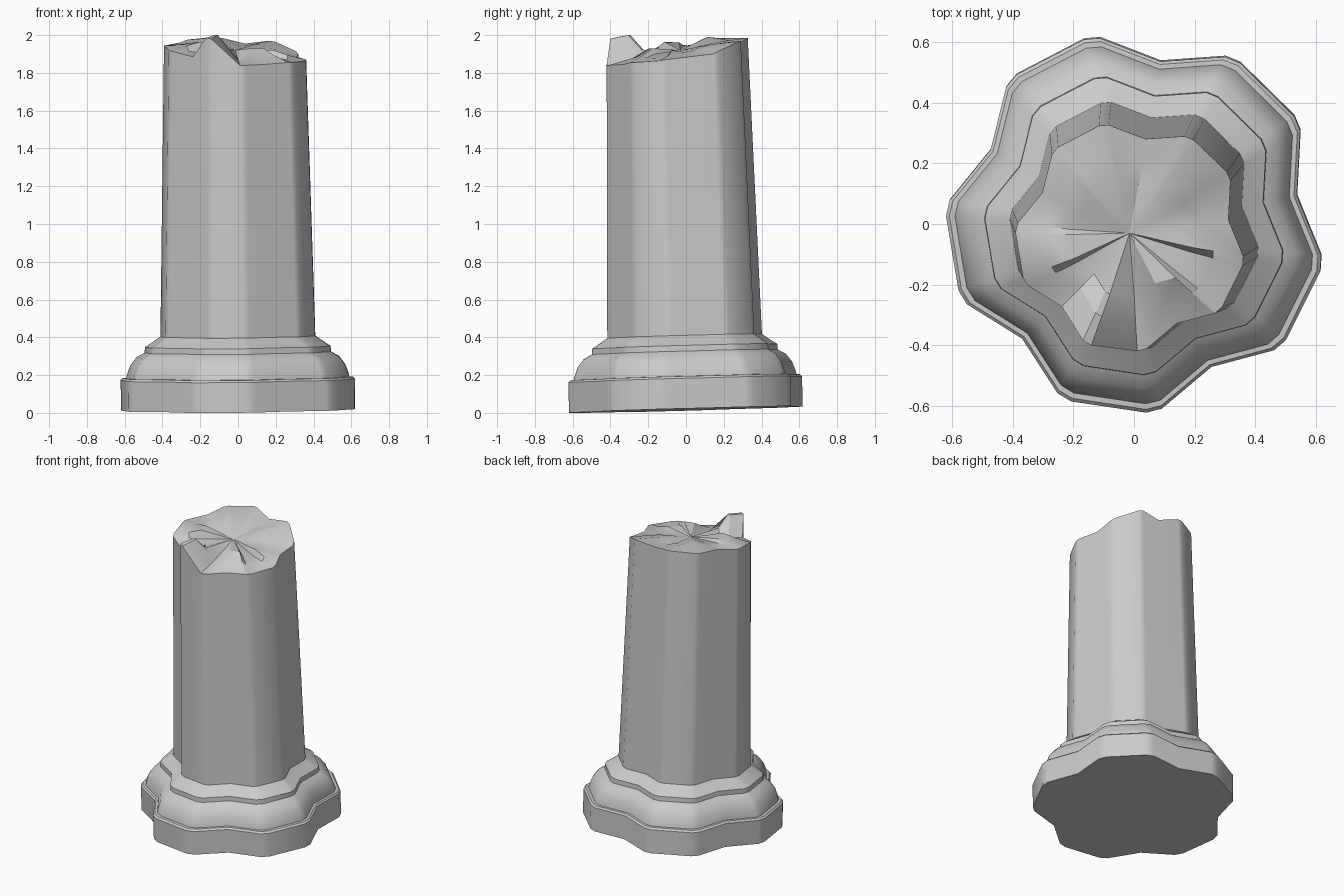
import bpy, bmesh, math

if "Cube" in bpy.data.objects:
    bpy.data.objects.remove(bpy.data.objects["Cube"])

# five-lobed cross-section: (angle offset inside a lobe, radius)
LOBE = [(-16.3, .621), (-11.5, .629), (11.5, .629), (16.3, .621), (36, .538)]
OUTLINE = []
for k in range(5):
    for off, r in LOBE:
        a = math.radians(45.5 + 72 * k + off)
        OUTLINE.append((r * math.cos(a), r * math.sin(a)))


def lean(x, y, z):
    """Whole ruin leans slightly forward and left."""
    return (x + .009 - .010 * z, y + .009 - .026 * z, z + .018 + .028 * y + .010 * x)


def ring(half_width, z):
    s = half_width / .618
    return [lean(x * s, y * s, z) for x, y in OUTLINE]


def broken_ring(half_width, heights):
    """Ring whose heights are given directly above the ground."""
    s = half_width / .618
    return [lean(x * s, y * s, h)[:2] + (h,) for (x, y), h in zip(OUTLINE, heights)]


def loft(name, rings, start=None, end=None):
    bm = bmesh.new()
    vs = [[bm.verts.new(p) for p in r] for r in rings]
    n = len(OUTLINE)
    for a, b in zip(vs, vs[1:]):
        for i in range(n):
            j = (i + 1) % n
            bm.faces.new((a[i], a[j], b[j], b[i]))
    for point, loop in ((start, vs[0]), (end, vs[-1])):
        if point:
            c = bm.verts.new(point)
            for i in range(n):
                bm.faces.new((loop[i], loop[(i + 1) % n], c))
    bmesh.ops.recalc_face_normals(bm, faces=bm.faces)
    me = bpy.data.meshes.new(name)
    bm.to_mesh(me)
    bm.free()
    ob = bpy.data.objects.new(name, me)
    bpy.context.collection.objects.link(ob)
    bpy.ops.object.select_all(action='DESELECT')
    ob.select_set(True)
    bpy.context.view_layer.objects.active = ob
    bpy.ops.object.shade_smooth_by_angle(angle=math.radians(30))
    return ob


# moulded base: plinth, torus and fillet
PROFILE = [(.618, 0), (.618, .160), (.607, .171), (.589, .172), (.585, .190), (.567, .239),
           (.535, .281), (.492, .305), (.490, .335), (.466, .350), (.409, .389)]
loft("column_base", [ring(r, z) for r, z in PROFILE], start=lean(0, 0, 0))

# broken shaft: rim, two inner rings and a centre point
RIM = [1.90, 1.915, 1.965, 1.97, 1.955,
       1.985, 1.985, 1.978, 1.975, 1.962,
       1.945, 1.945, 1.92, 1.915, 1.885,
       1.985, 1.98, 1.84, 1.84, 1.845,
       1.855, 1.855, 1.865, 1.87, 1.885]
INNER = [1.92, 1.93, 1.95, 1.95, 1.93,
         1.96, 1.96, 1.99, 1.985, 1.95,
         1.94, 1.96, 1.965, 1.91, 1.90,
         1.92, 1.92, 1.87, 1.88, 1.93,
         1.93, 1.90, 1.88, 1.92, 1.91]
MID = [(a + b) / 2 for a, b in zip(RIM, INNER)]
MID[15] = MID[16] = 2.0      # standing splinter at the front
loft("broken_shaft",
     [ring(.409, .389), broken_ring(.375, RIM), broken_ring(.275, MID), broken_ring(.20, INNER)],
     end=(-.015, -.03, 1.92))
